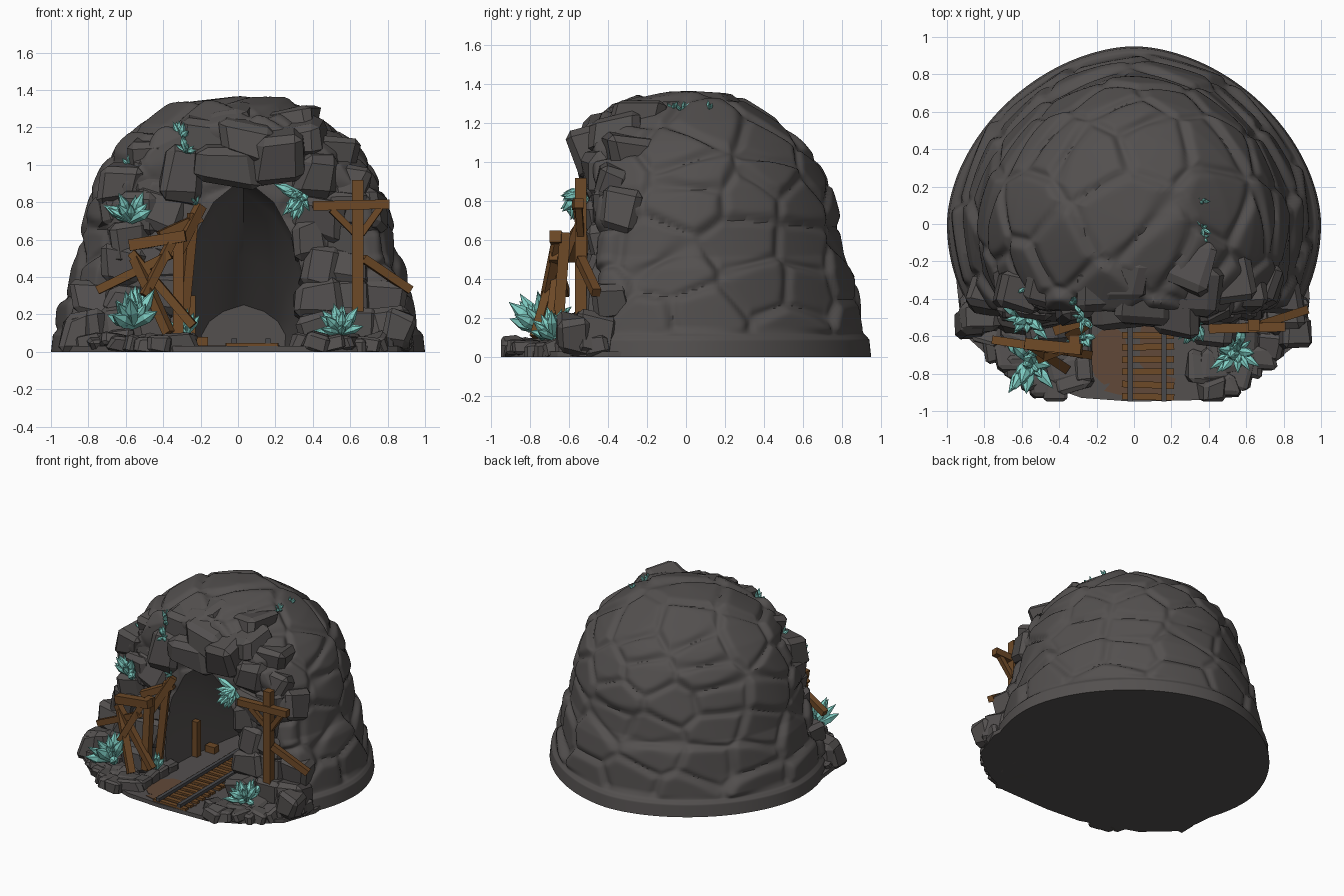
import bpy, bmesh, math, random
from mathutils import Vector, Matrix, Euler, kdtree

random.seed(7)
if "Cube" in bpy.data.objects:
    bpy.data.objects.remove(bpy.data.objects["Cube"])


def material(name, rgb, rough=0.9):
    m = bpy.data.materials.new(name)
    m.use_nodes = True
    m.diffuse_color = (*rgb, 1)
    node = m.node_tree.nodes["Principled BSDF"]
    node.inputs["Base Color"].default_value = (*rgb, 1)
    node.inputs["Roughness"].default_value = rough
    return m


ROCK = material("dark rock", (0.087, 0.08, 0.078))
WOOD = material("brown wood", (0.155, 0.067, 0.02))
CRYSTAL = material("teal crystal", (0.22, 0.64, 0.57), 0.4)
IRON = material("rail iron", (0.065, 0.065, 0.07), 0.6)
DIRT = material("rusty dirt", (0.12, 0.066, 0.04))


def finish(bm, name, mat):
    bmesh.ops.recalc_face_normals(bm, faces=bm.faces)
    mesh = bpy.data.meshes.new(name)
    bm.to_mesh(mesh)
    bm.free()
    ob = bpy.data.objects.new(name, mesh)
    bpy.context.collection.objects.link(ob)
    mesh.materials.append(mat)
    return ob


def loft(bm, rings):
    rows = [[bm.verts.new(p) for p in ring] for ring in rings]
    n = len(rows[0])
    for a, b in zip(rows, rows[1:]):
        for i in range(n):
            bm.faces.new((a[i], a[(i + 1) % n], b[(i + 1) % n], b[i]))
    bm.faces.new(rows[0][::-1])
    bm.faces.new(rows[-1])


def boulder(bm, pos, size, jitter=0.16, turn=0.3):
    part = bmesh.new()
    bmesh.ops.create_cube(part, size=1)
    for v in part.verts:
        v.co += Vector([random.uniform(-jitter, jitter) for _ in range(3)])
    bmesh.ops.bevel(part, geom=part.edges[:], offset=0.16, segments=1, affect="EDGES")
    rot = Euler([random.uniform(-turn, turn) for _ in range(3)]).to_matrix()
    new = {}
    for v in part.verts:
        p = rot @ Vector(a * b for a, b in zip(v.co, size)) + Vector(pos)
        new[v] = bm.verts.new((max(-0.99, min(0.99, p.x)), max(-0.95, p.y), max(0, p.z)))
    for f in part.faces:
        bm.faces.new([new[v] for v in f.verts])
    part.free()


def beam(bm, a, b, width=0.05, height=None):
    a, b = Vector(a), Vector(b)
    d = b - a
    m = Matrix.LocRotScale((a + b) / 2, d.to_track_quat("Z", "Y"),
                           (width, height or width, d.length))
    bmesh.ops.create_cube(bm, size=1, matrix=m)


def slab(name, outline, z0, z1, mat):
    bm = bmesh.new()
    loft(bm, [[(x, y, z) for x, y in outline] for z in (z0, z1)])
    return finish(bm, name, mat)


# Dome: stepped profile, narrower toward the back, flattened at the front
PROFILE = [(1.0, 0), (0.99, 0.09), (0.965, 0.12), (0.935, 0.27), (0.895, 0.45), (0.85, 0.52),
           (0.83, 0.68), (0.785, 0.88), (0.725, 1.0), (0.64, 1.11), (0.51, 1.21), (0.29, 1.32),
           (0.02, 1.36)]
CENTRE = Vector((0, 0.05, 0.3))
FRONT = -0.46


def on_dome(t, angle):
    t = min(t, 0.9999) * (len(PROFILE) - 1)
    i, f = int(t), t % 1
    r = PROFILE[i][0] * (1 - f) + PROFILE[i + 1][0] * f
    z = PROFILE[i][1] * (1 - f) + PROFILE[i + 1][1] * f
    c, s = math.cos(angle), math.sin(angle)
    if s > 0:
        r /= (abs(c) ** 1.8 + s ** 1.8) ** (1 / 1.8)
    return Vector((r * c, max(0.95 * r * s, FRONT), z))


# Stone layout in staggered courses
seeds = []
for t, count in ((0.2, 12), (0.31, 14), (0.44, 12), (0.54, 12), (0.64, 10),
                 (0.75, 9), (0.85, 6), (0.97, 2)):
    shift = random.random()
    for k in range(count):
        a = (k + shift + random.uniform(-0.28, 0.28)) * math.tau / count
        p = on_dome(t + random.uniform(-0.025, 0.025), a)
        n = p - CENTRE
        n.z *= 0.6
        if p.y < FRONT + 0.01:
            n = Vector((0, -1, 0.15))
        n = n.normalized() + Vector([random.uniform(-0.08, 0.08) for _ in range(3)])
        seeds.append((p, n.normalized(), random.uniform(-0.012, 0.014)))
stretch = Vector((1, 1, 1.35))
tree = kdtree.KDTree(len(seeds))
for i, s in enumerate(seeds):
    tree.insert(s[0] * stretch, i)
tree.balance()


def stony(p):
    near = tree.find_n(p * stretch, 4)
    ray = p - CENTRE
    total = weights = 0
    for _, i, d in near:
        s, n, lift = seeds[i]
        facet = (s - CENTRE).dot(n) / max(ray.dot(n), 0.05)
        w = math.exp(-(d - near[0][2]) / 0.03)
        total += w * (lift + max(-0.035, min(0.035, 0.5 * (facet - 1))))
        weights += w
    gap = near[1][2] - near[0][2]
    swell = total / weights - 0.03 * math.exp(-(gap / 0.055) ** 2)
    return CENTRE + ray * (1 + swell * max(0, min(1, (p.z - 0.11) / 0.04)))


bm = bmesh.new()
SEG, ROWS = 320, 130
loft(bm, [[stony(on_dome(j / ROWS, i * math.tau / SEG)) for i in range(SEG)]
          for j in range(ROWS + 1)])
dome = finish(bm, "rock_dome", ROCK)

# Pointed tunnel, sloping down toward the back, cut out of the dome
half = [(0.31, -0.1), (0.33, 0.33), (0.27, 0.6), (0.16, 0.8)]
arch = half + [(0, 0.93)] + [(-x, z) for x, z in half[::-1]]
bm = bmesh.new()
loft(bm, [[(0.03 + x * sx, y, z * (sz if z > 0 else 1)) for x, z in arch]
          for y, sx, sz in ((-0.9, 1, 1), (-0.4, 1, 1), (-0.2, 0.97, 0.92),
                            (0.15, 0.83, 0.56), (0.4, 0.68, 0.27))])
cutter = finish(bm, "tunnel_cutter", ROCK)
cutter.hide_render = True
cut = dome.modifiers.new("tunnel", "BOOLEAN")
cut.object, cut.operation, cut.solver = cutter, "DIFFERENCE", "EXACT"
bpy.ops.object.select_all(action="DESELECT")
dome.select_set(True)
bpy.context.view_layer.objects.active = dome
bpy.ops.object.modifier_apply(modifier=cut.name)
bpy.data.objects.remove(cutter)
bpy.ops.object.shade_smooth_by_angle(angle=math.radians(45))

# Floor apron running into the tunnel
slab("floor", [(-0.9, 0.1), (-0.95, -0.3), (-0.92, -0.58), (-0.7, -0.78), (-0.28, -0.93),
               (0.0, -0.95), (0.4, -0.94), (0.6, -0.85), (0.85, -0.66), (0.94, -0.4),
               (0.9, 0.1), (0.35, 0.5), (-0.35, 0.5)], 0, 0.03, ROCK)

# Angular boulders around the mouth
bm = bmesh.new()
for x, y, z, w, h in ((-0.07, -0.44, 1.02, 0.36, 0.22), (0.24, -0.44, 1.05, 0.28, 0.24),
                      (-0.3, -0.4, 0.93, 0.24, 0.28), (0.42, -0.4, 0.95, 0.24, 0.26),
                      (-0.42, -0.39, 0.75, 0.26, 0.24), (0.44, -0.39, 0.72, 0.26, 0.24),
                      (-0.2, -0.35, 1.14, 0.24, 0.2), (0.05, -0.42, 1.14, 0.28, 0.18),
                      (0.33, -0.36, 1.15, 0.28, 0.18), (-0.45, -0.3, 1.05, 0.24, 0.2),
                      (0.52, -0.28, 1.06, 0.24, 0.2), (-0.05, -0.28, 1.23, 0.3, 0.14),
                      (0.28, -0.22, 1.22, 0.26, 0.14)):
    boulder(bm, (x, y, z), (w, 0.24, h))
for side in (-1, 1):
    for z, y, xs in ((0.12, -0.54, (0.46, 0.64, 0.82)), (0.28, -0.43, (0.43, 0.61, 0.77)),
                     (0.45, -0.41, (0.43, 0.6)), (0.6, -0.4, (0.4, 0.56)),
                     (0.76, -0.39, (0.54, 0.65)), (0.89, -0.36, (0.48, 0.6))):
        for x in xs:
            boulder(bm, (side * x + random.uniform(-0.02, 0.02), y + 0.06 * (x > 0.63), z),
                    (0.22, 0.19, 0.2), 0.16, 0.22)
finish(bm, "mouth_boulders", ROCK)

# Low rubble around the apron edge
bm = bmesh.new()
for side in (-1, 1):
    for i in range(9):
        a = math.radians(27 + i * 4.6)
        for r, s in ((0.95, 0.13), (0.82, 0.17)):
            x = r * math.cos(a) * 1.02
            if x > 0.3:
                boulder(bm, (side * x, -r * math.sin(a) * 1.05, random.uniform(0.03, 0.05)),
                        (s, s, random.uniform(0.07, 0.12)))
boulder(bm, (0.85, -0.57, 0.11), (0.16, 0.16, 0.2))
boulder(bm, (-0.85, -0.52, 0.1), (0.18, 0.16, 0.2))
boulder(bm, (-0.33, -0.84, 0.04), (0.2, 0.15, 0.1))
for k in range(4):
    boulder(bm, (-0.27, -0.45 - 0.11 * k, 0.05), (0.09, 0.13, 0.09), 0.08, 0.1)
finish(bm, "edge_rubble", ROCK)

# Track
bm = bmesh.new()
for k in range(18):
    y = -0.92 + k * 0.065
    beam(bm, (-0.065, y, 0.037), (0.215, y + random.uniform(-0.01, 0.01), 0.037), 0.035, 0.022)
finish(bm, "sleepers", WOOD)
bm = bmesh.new()
for x in (-0.02, 0.16):
    beam(bm, (x, -0.95, 0.058), (x, 0.3, 0.058), 0.028, 0.026)
finish(bm, "rails", IRON)

# Right timber frame
bm = bmesh.new()
for a, b, w in (((0.64, -0.54, 0.12), (0.64, -0.54, 0.92), 0.06),
                ((0.4, -0.56, 0.78), (0.81, -0.55, 0.79), 0.05),
                ((0.67, -0.54, 0.5), (0.92, -0.46, 0.33), 0.045),
                ((0.5, -0.56, 0.76), (0.63, -0.54, 0.63), 0.035),
                ((0.66, -0.54, 0.63), (0.76, -0.55, 0.77), 0.035)):
    beam(bm, a, b, w)
finish(bm, "right_timber_frame", WOOD)

# Collapsed left timber frame and a prop inside
bm = bmesh.new()
for a, b, w in (((-0.2, -0.5, 0.78), (-0.34, -0.6, 0.5), 0.05),
                ((-0.58, -0.64, 0.57), (-0.28, -0.67, 0.62), 0.06),
                ((-0.32, -0.62, 0.64), (-0.32, -0.66, 0.1), 0.055),
                ((-0.24, -0.52, 0.74), (-0.3, -0.54, 0.1), 0.05),
                ((-0.75, -0.62, 0.33), (-0.36, -0.68, 0.52), 0.045),
                ((-0.57, -0.65, 0.53), (-0.24, -0.7, 0.14), 0.045),
                ((-0.55, -0.65, 0.5), (-0.37, -0.77, 0.1), 0.05),
                ((-0.35, -0.66, 0.6), (-0.5, -0.72, 0.3), 0.045),
                ((-0.42, -0.57, 0.62), (-0.2, -0.5, 0.72), 0.05),
                ((-0.25, -0.15, 0.03), (-0.25, -0.15, 0.3), 0.045),
                ((-0.24, -0.03, 0.05), (-0.16, -0.03, 0.05), 0.06)):
    beam(bm, a, b, w)
finish(bm, "left_timber_frame", WOOD)

# Crystal clusters: position, spread direction, length, spike count
bm = bmesh.new()
for pos, axis, size, count in (
        ((-0.57, -0.5, 0.7), (0, -0.1, 1), 0.17, 24), ((-0.56, -0.73, 0.14), (0, -0.2, 1), 0.21, 24),
        ((0.55, -0.68, 0.1), (0, -0.25, 1), 0.16, 24), ((0.34, -0.53, 0.84), (-0.1, -0.4, -0.3), 0.15, 22),
        ((-0.27, -0.6, 0.1), (0.2, -0.1, 1), 0.13, 9), ((-0.22, -0.5, 0.79), (0, -0.5, 0.5), 0.06, 5),
        ((-0.31, -0.42, 1.14), (-0.1, -0.3, 0.9), 0.1, 8), ((-0.28, -0.5, 1.07), (0, -0.5, 0.8), 0.09, 8),
        ((-0.58, -0.34, 0.99), (-0.5, -0.4, 0.8), 0.08, 6), ((0.36, 0.12, 1.26), (0.1, 0, 1), 0.06, 8),
        ((0.36, -0.02, 1.26), (0.1, 0, 1), 0.07, 9), ((0.36, -0.07, 1.26), (0.1, 0, 1), 0.06, 6)):
    axis = Vector(axis).normalized()
    for k in range(count):
        d = axis + Vector([random.uniform(-0.95, 0.95) for _ in range(3)])
        length = size * random.uniform(0.65, 1.1)
        w = length * random.uniform(0.13, 0.19)
        rot = d.to_track_quat("Z", "Y").to_matrix().to_4x4()
        for r1, r2, lo, hi in ((w * 0.6, w, 0, 0.6), (w, 0, 0.6, 1)):
            mid = Matrix.Translation((0, 0, length * (lo + hi) / 2))
            bmesh.ops.create_cone(bm, cap_ends=True, segments=6, radius1=r1, radius2=r2,
                                  depth=length * (hi - lo), matrix=Matrix.Translation(pos) @ rot @ mid)
finish(bm, "crystals", CRYSTAL)

# Rusty dirt patches on the floor
for i, (x, y, rx, ry) in enumerate(((-0.13, -0.7, 0.13, 0.15), (0.03, -0.86, 0.2, 0.07),
                                    (0.39, -0.82, 0.05, 0.06), (0.1, -0.66, 0.07, 0.2))):
    ring = []
    for k in range(14):
        a, s = k * math.tau / 14, random.uniform(0.75, 1.1)
        ring.append((x + rx * s * math.cos(a), y + ry * s * math.sin(a)))
    slab("dirt_patch_%d" % (i + 1), ring, 0.029, 0.033 + i * 0.0007, DIRT)
